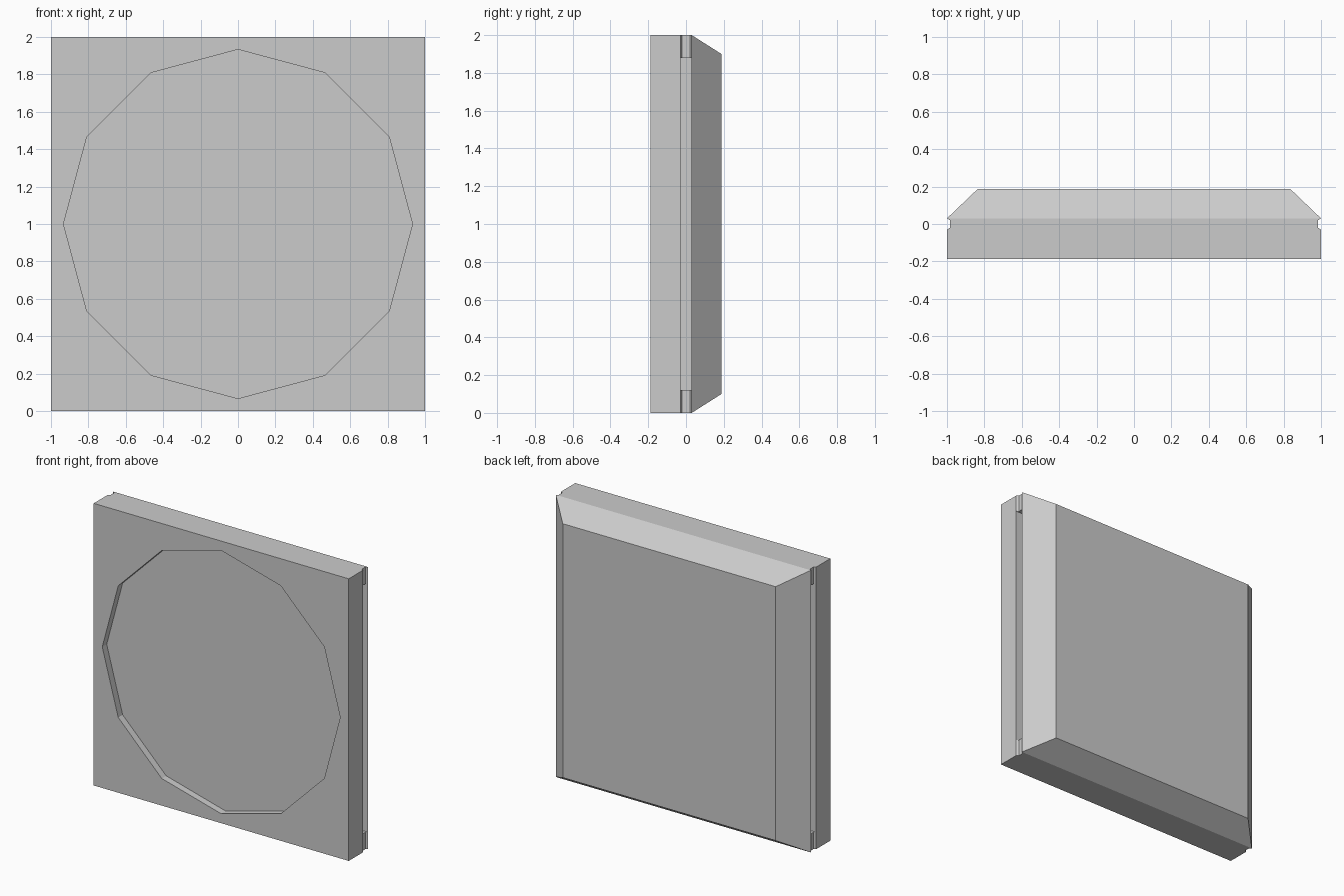
import bpy, bmesh
from math import pi
from mathutils import Vector, Matrix

if "Cube" in bpy.data.objects:
    bpy.data.objects.remove(bpy.data.objects["Cube"], do_unlink=True)

grey = bpy.data.materials.new("plain grey")
grey.use_nodes = True
grey.diffuse_color = (0.6, 0.6, 0.6, 1)
grey.node_tree.nodes["Principled BSDF"].inputs["Base Color"].default_value = (0.6, 0.6, 0.6, 1)

HALF_DEPTH, SEAM = 0.188, 0.03


def add_object(name, bm):
    bmesh.ops.recalc_face_normals(bm, faces=bm.faces)
    mesh = bpy.data.meshes.new(name)
    bm.to_mesh(mesh)
    bm.free()
    mesh.materials.append(grey)
    obj = bpy.data.objects.new(name, mesh)
    bpy.context.collection.objects.link(obj)
    return obj


def cut(target, cutter):
    mod = target.modifiers.new(cutter.name, "BOOLEAN")
    mod.operation, mod.solver, mod.object = "DIFFERENCE", "EXACT", cutter
    bpy.context.view_layer.objects.active = target
    bpy.ops.object.modifier_apply(modifier=mod.name)
    bpy.data.objects.remove(cutter, do_unlink=True)


# Panel body: plan outline with side notches and slanted back, extruded upward
half = [(1, -HALF_DEPTH), (1, -SEAM), (0.985, -0.02), (0.985, 0.02),
        (1, SEAM), (0.835, HALF_DEPTH)]
outline = half + [(-x, y) for x, y in reversed(half)]
bm = bmesh.new()
base = bm.faces.new([bm.verts.new((x, y, 0)) for x, y in outline])
up = bmesh.ops.extrude_face_region(bm, geom=[base])["geom"]
bmesh.ops.translate(bm, vec=(0, 0, 2), verts=[g for g in up if isinstance(g, bmesh.types.BMVert)])

# Slanted top and bottom of the back
for side in (1, -1):
    edge = Vector((0, SEAM, 1 + side))
    normal = Vector((0, 0.1, side * (HALF_DEPTH - SEAM)))
    bmesh.ops.bisect_plane(bm, geom=bm.verts[:] + bm.edges[:] + bm.faces[:], dist=1e-5,
                           plane_co=edge, plane_no=normal, clear_outer=True)
    bmesh.ops.holes_fill(bm, edges=[e for e in bm.edges if e.is_boundary])
panel = add_object("panel", bm)

# Twelve-sided shallow recess in the front
bm = bmesh.new()
bmesh.ops.create_cone(bm, cap_ends=True, segments=12, radius1=0.933, radius2=0.933, depth=0.1)
bmesh.ops.transform(bm, verts=bm.verts, matrix=Matrix.Translation((0, -HALF_DEPTH, 1))
                    @ Matrix.Rotation(pi / 2, 4, "X"))
cut(panel, add_object("recess_cutter", bm))

# Deeper slot along each side, stopping short of the ends
for side in (1, -1):
    bm = bmesh.new()
    bmesh.ops.create_cube(bm, size=1)
    bmesh.ops.scale(bm, vec=(0.14, 2 * SEAM, 1.76), verts=bm.verts)
    bmesh.ops.translate(bm, vec=(side, 0, 1), verts=bm.verts)
    cut(panel, add_object("slot_cutter", bm))
